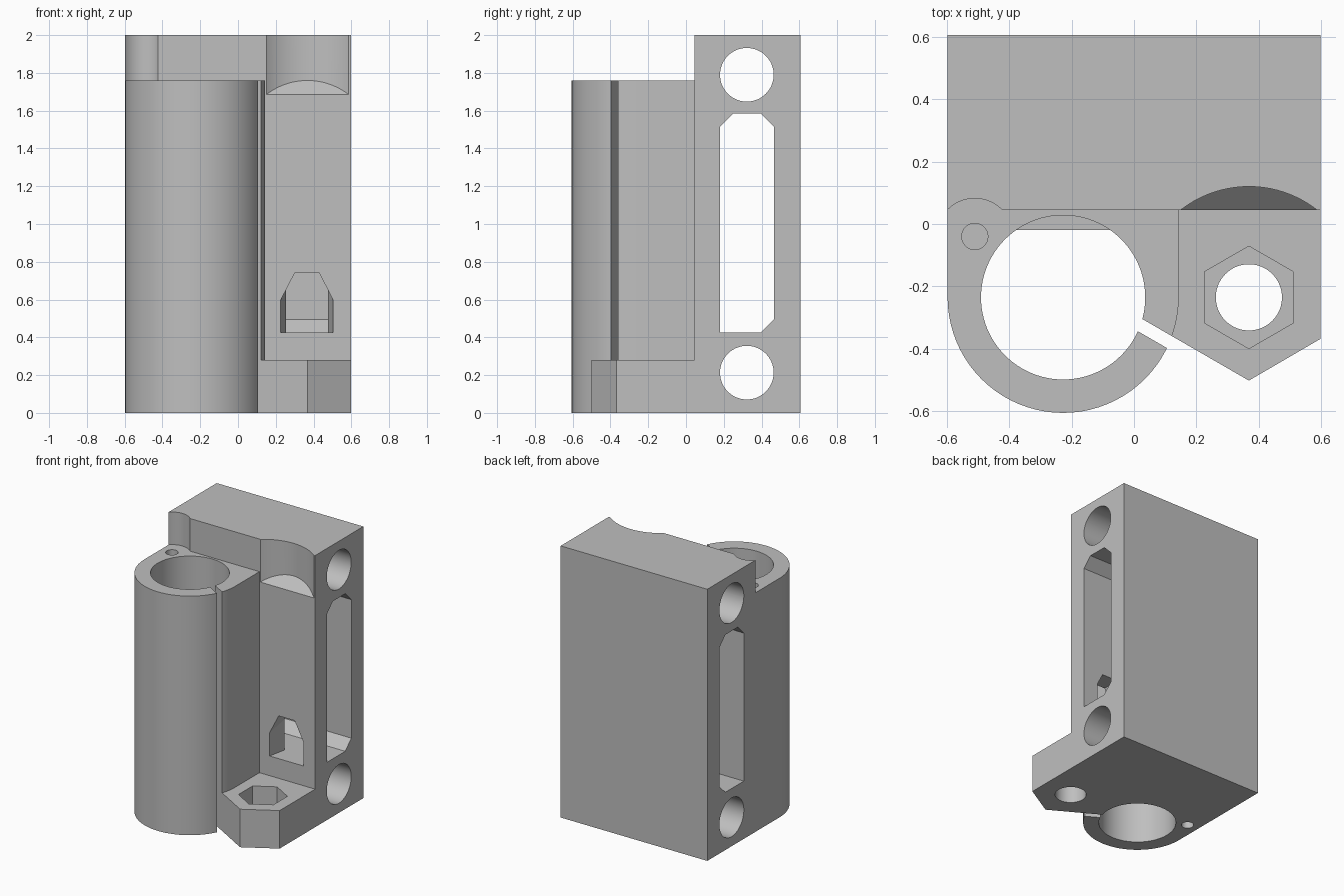
import bpy, bmesh, math
from mathutils import Vector

cube = bpy.data.objects.get("Cube")
if cube:
    bpy.data.objects.remove(cube, do_unlink=True)

grey = bpy.data.materials.new("plain_grey")
grey.use_nodes = True
colour = (0.52, 0.52, 0.52, 1)
grey.diffuse_color = colour
grey.node_tree.nodes["Principled BSDF"].inputs["Base Color"].default_value = colour


def loft(name, ring_a, ring_b):
    """Closed solid between two matching rings of points."""
    bm = bmesh.new()
    a = [bm.verts.new(p) for p in ring_a]
    b = [bm.verts.new(p) for p in ring_b]
    bm.faces.new(a)
    bm.faces.new(b)
    for i in range(len(a)):
        j = (i + 1) % len(a)
        bm.faces.new((a[i], a[j], b[j], b[i]))
    bmesh.ops.recalc_face_normals(bm, faces=bm.faces)
    mesh = bpy.data.meshes.new(name)
    bm.to_mesh(mesh)
    bm.free()
    mesh.materials.append(grey)
    obj = bpy.data.objects.new(name, mesh)
    bpy.context.collection.objects.link(obj)
    return obj


def prism(name, pts, lo, hi, axis="z"):
    """Profile extruded along z, or a (y, z) profile along x."""
    def place(p, w):
        return (p[0], p[1], w) if axis == "z" else (w, p[0], p[1])
    return loft(name, [place(p, lo) for p in pts], [place(p, hi) for p in pts])


def circle(c, r, n=72, start=0.0):
    return [(c[0] + r * math.cos(start + math.tau * i / n),
             c[1] + r * math.sin(start + math.tau * i / n)) for i in range(n)]


def rect(x0, x1, y0, y1):
    return [(x0, y0), (x1, y0), (x1, y1), (x0, y1)]


def combine(target, other, operation="DIFFERENCE"):
    mod = target.modifiers.new("shape", "BOOLEAN")
    mod.operation = operation
    mod.solver = "EXACT"
    mod.object = other
    bpy.context.view_layer.objects.active = target
    bpy.ops.object.modifier_apply(modifier=mod.name)
    bpy.data.objects.remove(other, do_unlink=True)


SIDE, FRONT, BACK = 0.597, 0.045, 0.605
BARREL_TOP, FLANGE_TOP = 1.76, 0.28
bore = (-0.227, -0.235)
screw = (0.368, -0.235)
pin = (-0.51, -0.04)
OUTER = SIDE + bore[0]

# Rear block with clearance scoops at the top front
body = prism("bearing_mount", rect(-SIDE, SIDE, FRONT, BACK), 0, 2)
combine(body, prism("pin_scoop", circle(pin, 0.122), BARREL_TOP, 2.1))
ring = circle(screw, 0.355, 96)
combine(body, loft("screw_scoop", [(x, y, 1.64 + y) for x, y in ring],
                   [(x, y, 2.1) for x, y in ring]))

# Barrel with a square back that merges into the block
arc = [(bore[0] + OUTER * math.cos(math.pi * (1 + i / 40)),
        bore[1] + OUTER * math.sin(math.pi * (1 + i / 40))) for i in range(41)]
barrel = prism("barrel", arc + [(bore[0] + OUTER, 0.1), (-SIDE, 0.1)], 0, BARREL_TOP)
combine(body, barrel, "UNION")

# Low flange for the nut, its front edge in line with the clamp slit
along = Vector((math.cos(math.pi / 6), -math.sin(math.pi / 6)))
across = Vector((along.y, -along.x))
slit = Vector((0, -0.289))
flange = prism("nut_flange", [(SIDE, 0.1), (SIDE, -0.368), (screw[0], -0.5015),
                              slit, (0, 0.1)], 0, FLANGE_TOP)
combine(body, flange, "UNION")

# Bore, clamp slit and the flat rib inside the bore
combine(body, prism("bore", circle(bore, 0.263, 96), -0.1, 2.1 - 0.3))
slit_end, width = slit + along * 0.3, across * 0.041
if width.y > 0:
    width = -width
combine(body, prism("slit", [slit, slit_end, slit_end + width, slit + width], -0.1, 1.8))
combine(body, prism("rib", rect(bore[0] - 0.17, bore[0] + 0.17, -0.02, 0.04), 0.45, 1.45),
        "UNION")

# Nut pocket, screw hole and the two blind pin holes
combine(body, prism("screw_hole", circle(screw, 0.106), -0.1, 0.4))
combine(body, prism("nut_pocket", circle(screw, 0.164, 6, math.pi / 6), 0.13, 0.4))
for lo, hi in ((-0.1, 0.35), (BARREL_TOP - 0.35, 1.8)):
    combine(body, prism("pin_hole", circle(pin, 0.042, 32), lo, hi))

# Sideways rod holes and the long chamfered slot between them
for z in (0.213, 1.79):
    combine(body, prism("rod_hole", circle((0.322, z), 0.142), -1, 1, "x"))
slot = [(0.18, 0.425), (0.395, 0.425), (0.465, 0.495), (0.465, 1.515),
        (0.395, 1.585), (0.25, 1.585), (0.18, 1.515)]
combine(body, prism("slot", slot, -1, 1, "x"))

# Tapered front opening into the slot


def arch(half, shoulder, y):
    pts = [(half, 0.425), (half, shoulder), (0.065, 0.74)]
    return ([(0.365 + x, y, z) for x, z in pts]
            + [(0.365 - x, y, z) for x, z in reversed(pts)])


combine(body, loft("opening", arch(0.14, 0.595, 0.04), arch(0.108, 0.657, 0.2)))

# Smooth curves, crisp edges
bpy.ops.object.select_all(action="DESELECT")
body.select_set(True)
bpy.context.view_layer.objects.active = body
bpy.ops.object.shade_smooth_by_angle(angle=math.radians(25))
